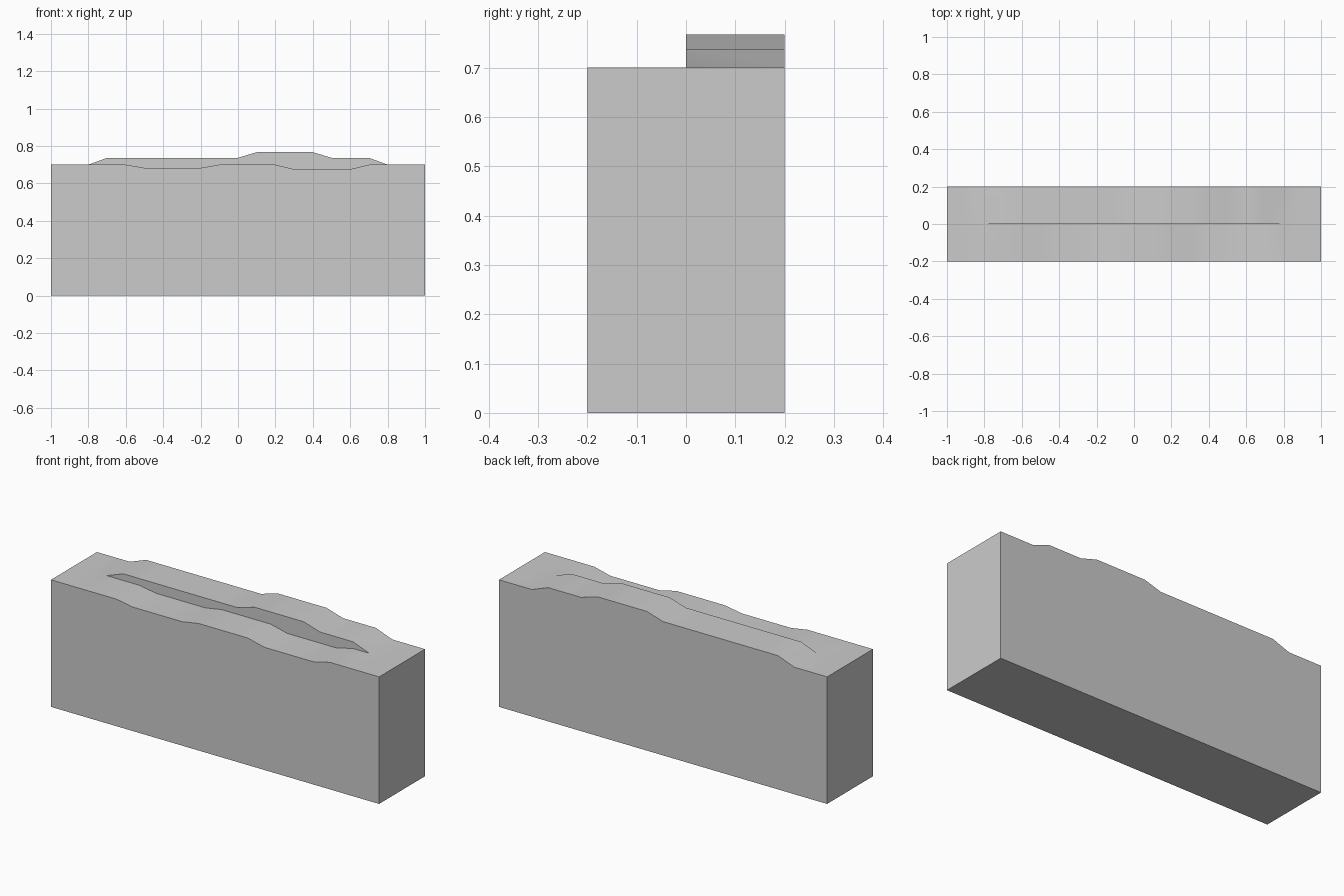
import bpy, bmesh

if "Cube" in bpy.data.objects:
    bpy.data.objects.remove(bpy.data.objects["Cube"])

# Height profiles (x, z) of the sunken front half and the raised back half
FRONT = [(-1, .7), (-.6, .7), (-.5, .683), (-.2, .683), (-.1, .7),
         (.2, .7), (.3, .676), (.6, .676), (.7, .7), (1, .7)]
BACK = [(-1, .7), (-.8, .7), (-.7, .737), (0, .737), (.1, .767),
        (.4, .767), (.5, .737), (.7, .737), (.8, .7), (1, .7)]
D = 0.2


def height(profile, x):
    for (x0, z0), (x1, z1) in zip(profile, profile[1:]):
        if x <= x1 + 1e-6:
            return z0 + (z1 - z0) * (x - x0) / (x1 - x0)


# Stepped block: loft a cross-section with a central step along x
bm = bmesh.new()
rings = []
for i in range(21):
    x = -1 + i * 0.1
    f, b = height(FRONT, x), height(BACK, x)
    section = [(-D, 0), (-D, f), (0, f), (0, b), (D, b), (D, 0)]
    rings.append([bm.verts.new((x, y, z)) for y, z in section])
for r, s in zip(rings, rings[1:]):
    for k in range(6):
        n = (k + 1) % 6
        bm.faces.new((r[k], r[n], s[n], s[k]))
bm.faces.new(rings[0])
bm.faces.new(rings[-1][::-1])
bmesh.ops.remove_doubles(bm, verts=bm.verts[:], dist=1e-4)
bmesh.ops.recalc_face_normals(bm, faces=bm.faces[:])

mesh = bpy.data.meshes.new("stepped_block")
bm.to_mesh(mesh)
bm.free()
block = bpy.data.objects.new("stepped_block", mesh)
bpy.context.collection.objects.link(block)

# Soft shading over the gentle humps, sharp at the box edges
bpy.context.view_layer.objects.active = block
block.select_set(True)
bpy.ops.object.shade_smooth_by_angle()
